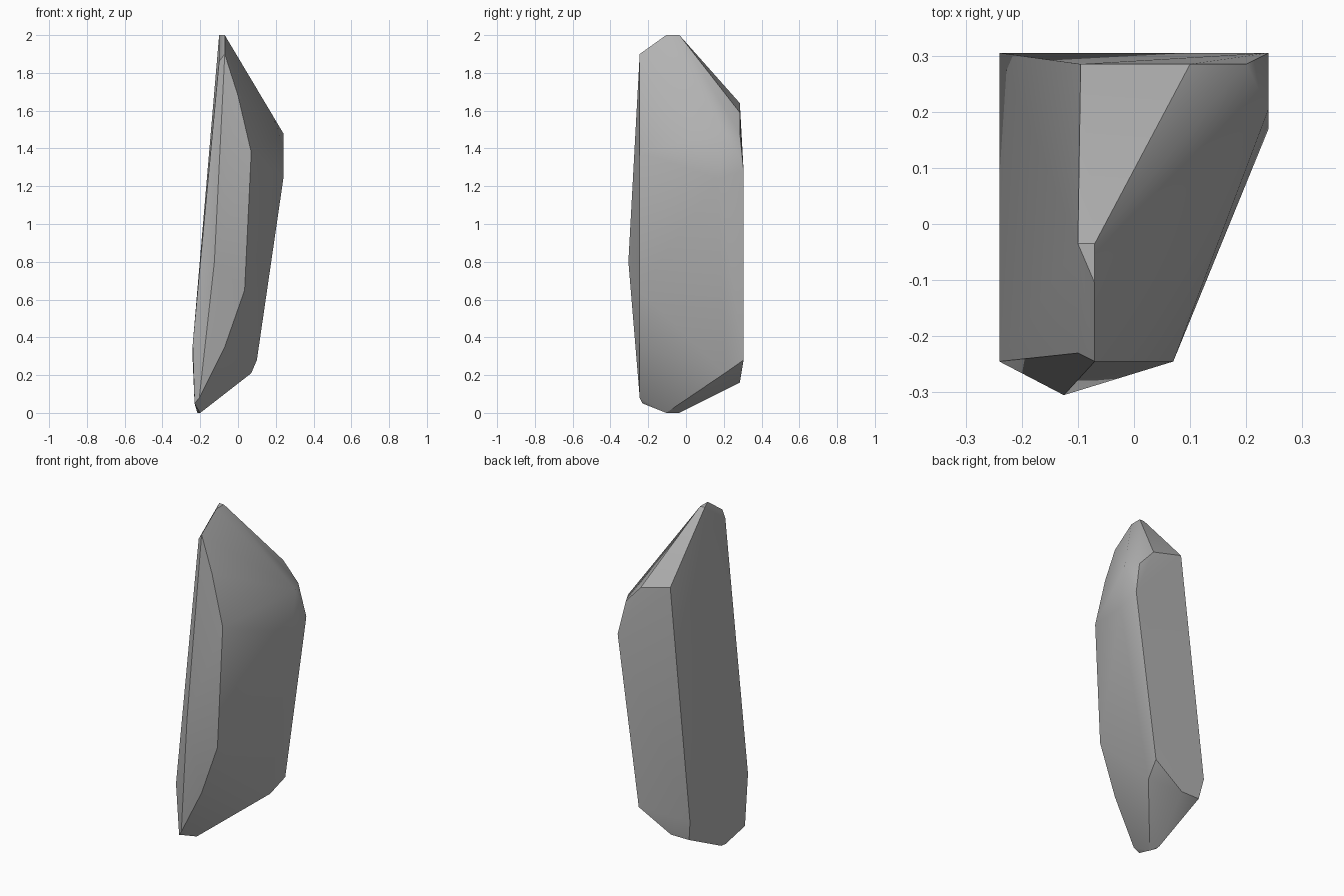
import bpy
import bmesh
import math

default_cube = bpy.data.objects.get("Cube")
if default_cube:
    bpy.data.objects.remove(default_cube, do_unlink=True)


def make_material(name, colour):
    material = bpy.data.materials.new(name)
    material.use_nodes = True
    material.diffuse_color = colour
    shader = material.node_tree.nodes["Principled BSDF"]
    shader.inputs["Base Color"].default_value = colour
    shader.inputs["Roughness"].default_value = 0.8
    return material


def add_outline(bm, y, outline):
    """Add an outline of (x, z) corners lying in one upright plane."""
    for x, z in outline:
        bm.verts.new((x, y, z))


def add_corners(bm, corners):
    """Add single chipped corners."""
    for corner in corners:
        bm.verts.new(corner)


def build_shard(name, material):
    bm = bmesh.new()

    # Front facet, with its shallow ridge point
    add_outline(bm, -0.245, [(-0.07, 1.9), (0, 1.68), (0.07, 1.38), (0.035, 0.65),
                             (-0.07, 0.35), (-0.205, 0.08), (-0.24, 0.36)])
    add_corners(bm, [(-0.125, -0.305, 0.8), (-0.1, -0.23, 1.86), (-0.23, -0.23, 0.05)])

    # Back facet and its bevelled rim
    add_outline(bm, 0.305, [(0.24, 1.28), (0.1, 0.28), (-0.24, 0.28)])
    add_outline(bm, 0.285, [(-0.095, 1.64), (0.1, 1.59), (0.2, 1.48),
                            (-0.1, 0.16), (-0.22, 0.16)])

    # Chipped shoulder and foot on the wide side
    add_corners(bm, [(0.24, 0.205, 1.48), (0.24, 0.17, 1.24), (0.07, 0.205, 0.21)])

    # Narrow tips
    add_corners(bm, [(-0.1, -0.035, 2), (-0.07, -0.035, 2), (-0.07, -0.105, 2)])
    add_corners(bm, [(-0.21, -0.035, 0), (-0.2, -0.105, 0), (-0.215, -0.07, 0)])

    # Wrap the corners in a closed faceted skin and drop unused corners
    bmesh.ops.convex_hull(bm, input=bm.verts[:])
    loose = [vert for vert in bm.verts if not vert.link_faces]
    bmesh.ops.delete(bm, geom=loose, context="VERTS")
    bmesh.ops.dissolve_limit(bm, angle_limit=math.radians(1),
                             verts=bm.verts[:], edges=bm.edges[:])
    bmesh.ops.recalc_face_normals(bm, faces=bm.faces[:])

    mesh = bpy.data.meshes.new(name)
    bm.to_mesh(mesh)
    bm.free()
    mesh.materials.append(material)
    shard = bpy.data.objects.new(name, mesh)
    bpy.context.collection.objects.link(shard)
    return shard


stone_grey = make_material("stone_grey", (0.45, 0.45, 0.45, 1))
rock_shard = build_shard("rock_shard", stone_grey)

# Soft shading across gentle facets, crisp main edges
bpy.ops.object.select_all(action="DESELECT")
rock_shard.select_set(True)
bpy.context.view_layer.objects.active = rock_shard
bpy.ops.object.shade_smooth_by_angle(angle=math.radians(30))
